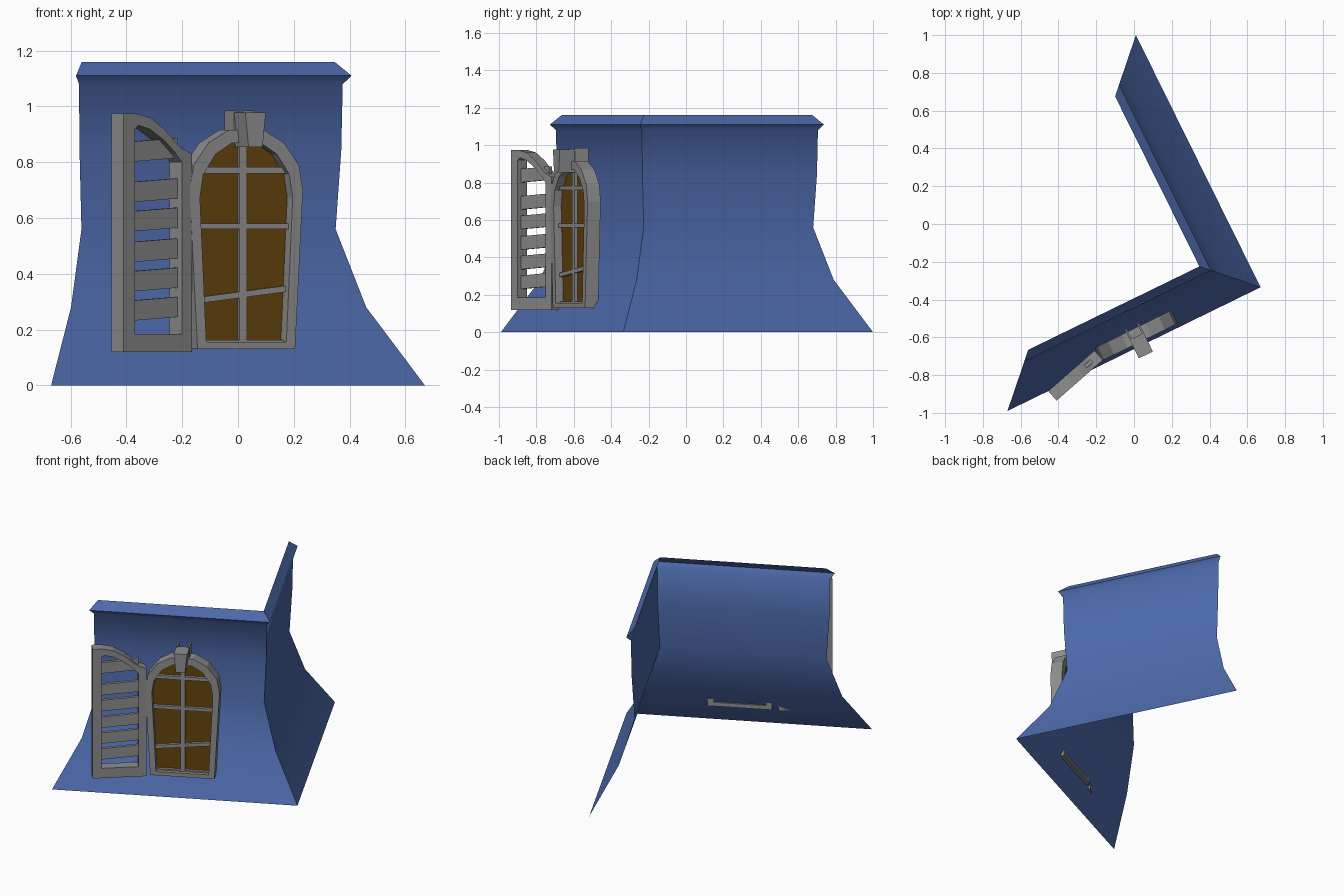
import bpy, bmesh, math

cube = bpy.data.objects.get("Cube")
if cube:
    bpy.data.objects.remove(cube)


def material(name, color):
    m = bpy.data.materials.new(name)
    m.use_nodes = True
    m.diffuse_color = (*color, 1)
    m.node_tree.nodes["Principled BSDF"].inputs["Base Color"].default_value = (*color, 1)
    return m


BLUE = material("slate_blue", (0.075, 0.145, 0.41))
GREY = material("stone_grey", (0.27, 0.27, 0.27))
AMBER = material("amber_glass", (0.125, 0.056, 0.004))

# Placement of the window and the shutter: x, y, turn about z
WINDOW = (-0.224, -0.110, math.radians(26.2))
SHUTTER = (-0.165, -0.72, math.radians(221.3))


def add_object(name, bm, mat, place=(0, 0, 0)):
    bmesh.ops.recalc_face_normals(bm, faces=bm.faces)
    me = bpy.data.meshes.new(name)
    bm.to_mesh(me)
    bm.free()
    me.materials.append(mat)
    ob = bpy.data.objects.new(name, me)
    ob.location = (place[0], place[1], 0)
    ob.rotation_euler.z = place[2]
    bpy.context.collection.objects.link(ob)
    return ob


def prism(name, outline, y0, y1, mat, place, hole=None):
    """Extrude an x-z outline from y0 to y1, with an optional matching hole."""
    bm = bmesh.new()
    outer = [bm.verts.new((x, y0, z)) for x, z in outline]
    if hole:
        inner = [bm.verts.new((x, y0, z)) for x, z in hole]
        n = len(outer)
        faces = [bm.faces.new((outer[i], outer[(i + 1) % n], inner[(i + 1) % n], inner[i]))
                 for i in range(n)]
    else:
        faces = [bm.faces.new(outer)]
    ext = bmesh.ops.extrude_face_region(bm, geom=faces, use_keep_orig=True)
    for v in ext["geom"]:
        if isinstance(v, bmesh.types.BMVert):
            v.co.y = y1
    return add_object(name, bm, mat, place)


def rect(x0, x1, z0, z1, rise=0):
    return [(x0, z0), (x1, z0 + rise), (x1, z1 + rise), (x0, z1)]


# Flared wall: two sides of a square tower, inset by height
profile = [(0, 0), (0.157, 0.28), (0.239, 0.56), (0.224, 0.84),
           (0.22, 1.08), (0.196, 1.11), (0.242, 1.16)]
corners = [((-0.67, -0.99), (0.455, 1.339)),
           ((0.67, -0.335), (-1.339, 0.455)),
           ((0.01, 1.0), (-0.455, -1.339))]
bm = bmesh.new()
rows = [[bm.verts.new((p[0] + d * q[0], p[1] + d * q[1], z)) for p, q in corners]
        for d, z in profile]
for low, high in zip(rows, rows[1:]):
    for i in range(2):
        bm.faces.new((low[i], low[i + 1], high[i + 1], high[i]))
wall = add_object("wall", bm, BLUE)
bpy.ops.object.select_all(action="DESELECT")
wall.select_set(True)
bpy.context.view_layer.objects.active = wall
bpy.ops.object.shade_smooth_by_angle(angle=math.radians(50))

# Arched window frame and glass
half = [(0.195, 0.13), (0.226, 0.70), (0.21, 0.79), (0.15, 0.87), (0.07, 0.915)]
arch = half + [(-x, z) for x, z in reversed(half)]
opening = [(x * 0.82, 0.155 + (z - 0.13) * 0.91) for x, z in arch]
prism("window_frame", arch, -0.575, -0.497, GREY, WINDOW, opening)
prism("window_glass", opening, -0.53, -0.525, AMBER, WINDOW)

# Glazing bars
bars = {"upright_bar": rect(-0.014, 0.014, 0.155, 0.87),
        "upper_bar": rect(-0.176, 0.176, 0.76, 0.782),
        "middle_bar": rect(-0.18, 0.18, 0.56, 0.58),
        "lower_bar": rect(-0.168, 0.168, 0.295, 0.317, 0.04),
        "sill_bar": rect(-0.16, 0.16, 0.145, 0.163)}
for name, outline in bars.items():
    prism(name, outline, -0.55, -0.526, GREY, WINDOW)

# Keystone with two thin fins reaching back
prism("keystone", [(-0.028, 0.855), (0.028, 0.855), (0.041, 0.978), (-0.041, 0.978)],
      -0.65, -0.54, GREY, WINDOW)
for side, label in ((-1, "right"), (1, "left")):
    prism("keystone_fin_" + label, rect(side * 0.041, side * 0.031, 0.90, 0.985),
          -0.56, -0.48, GREY, WINDOW)

# Open shutter with a half-arch top
shutter = [(0, 0.12), (0.326, 0.12), (0.326, 0.975), (0.27, 0.975),
           (0.2, 0.96), (0.13, 0.918), (0.055, 0.853), (0, 0.83)]
shutter_hole = [(0.048, 0.185), (0.273, 0.185), (0.273, 0.92), (0.255, 0.932),
                (0.2, 0.918), (0.135, 0.88), (0.075, 0.83), (0.048, 0.80)]
prism("shutter_frame", shutter, -0.067, 0, GREY, SHUTTER, shutter_hole)

# Slats
for i, z in enumerate((0.275, 0.38, 0.485, 0.595, 0.70, 0.845)):
    prism(f"shutter_slat_{i + 1}", rect(0.046, 0.275, z - 0.03, z + 0.042, -0.014),
          -0.045, -0.025, GREY, SHUTTER)
